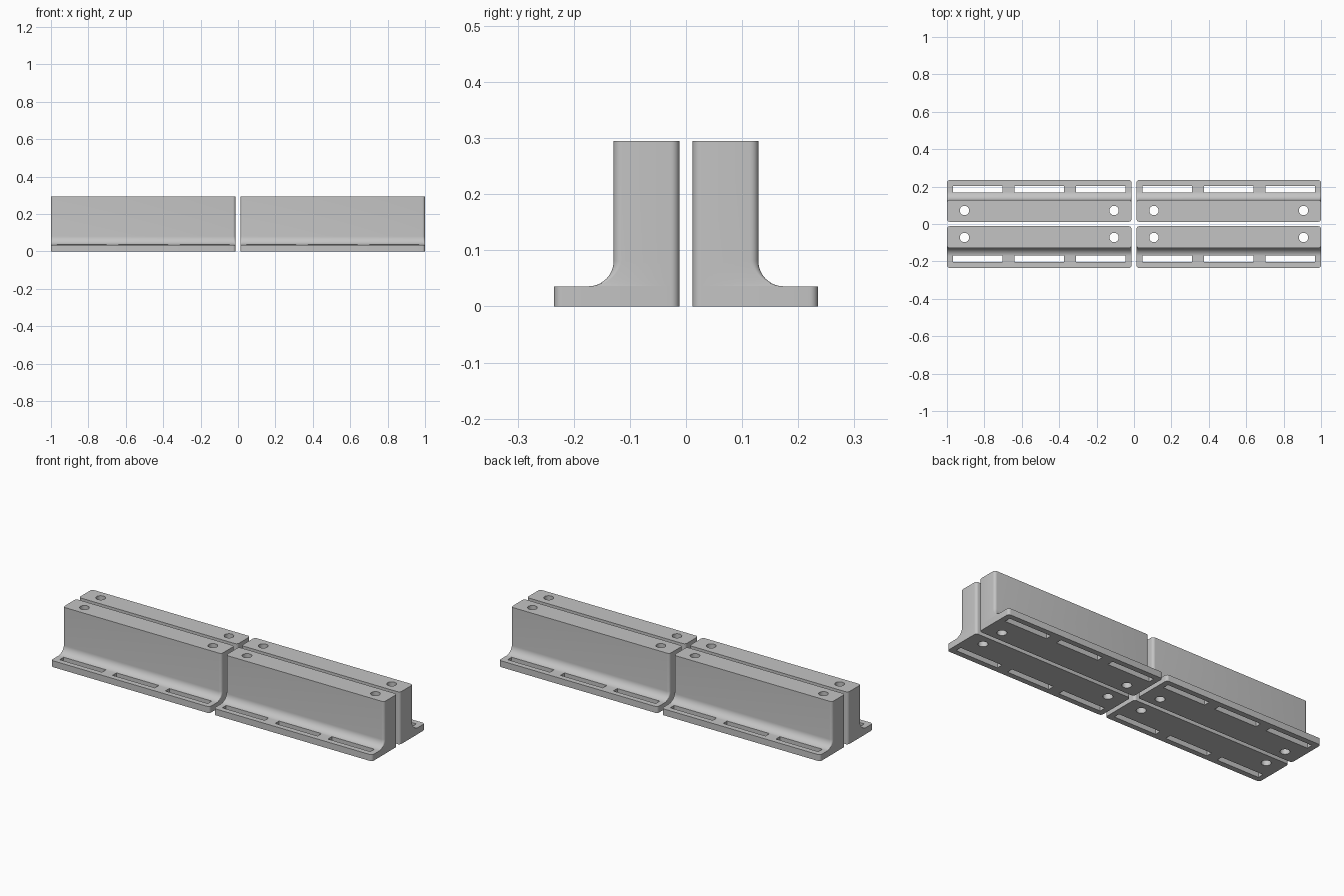
import bpy, bmesh, math
from mathutils import Matrix

if "Cube" in bpy.data.objects:
    bpy.data.objects.remove(bpy.data.objects["Cube"])

# Main dimensions of one bracket (x along its length, y outward)
X0, X1 = 0.013, 1.0
Y_IN, Y_WALL, Y_OUT = 0.012, 0.129, 0.235
H, T, FILLET, R = 0.295, 0.036, 0.045, 0.015
Y_FOOT = Y_WALL + FILLET
SEG = 6

grey = bpy.data.materials.new("matte grey")
grey.diffuse_color = (0.55, 0.55, 0.55, 1)
grey.use_nodes = True
grey.node_tree.nodes["Principled BSDF"].inputs["Base Color"].default_value = grey.diffuse_color


def arc(cx, cy, r, start):
    return [(cx + r * math.cos(start + math.pi / 2 * i / SEG),
             cy + r * math.sin(start + math.pi / 2 * i / SEG)) for i in range(SEG + 1)]


def inner(r=R):
    return arc(X0 + r, Y_IN + r, r, math.pi) + arc(X1 - r, Y_IN + r, r, 1.5 * math.pi)


def outer(y, r):
    return arc(X1 - r, y - r, r, 0) + arc(X0 + r, y - r, r, math.pi / 2)


def build_body():
    bm = bmesh.new()

    def ring(points, z):
        return [bm.verts.new((x, y, z)) for x, y in points]

    def skin(a, b):
        n = len(a)
        for i in range(n):
            bm.faces.new((a[i], a[(i + 1) % n], b[(i + 1) % n], b[i]))

    # flange slab with its exposed top
    plan = inner() + [(X1, Y_FOOT)] + outer(Y_OUT, R) + [(X0, Y_FOOT)]
    low, top = ring(plan, 0), ring(plan, T)
    bm.faces.new(low[::-1])
    skin(low, top)
    bm.faces.new(top[2 * SEG + 2:])
    # fillet rising into the wall, end corners gradually rounded
    steps = 12
    rings = []
    for i in range(steps + 1):
        a = math.pi / 2 * i / steps
        y = Y_FOOT - FILLET * math.sin(a)
        z = T + FILLET * (1 - math.cos(a))
        rings.append(ring(inner() + outer(y, R * i / steps), z))
    rings.append(ring(inner() + outer(Y_WALL, R), H))
    for a, b in zip(rings, rings[1:]):
        skin(a, b)
    bm.faces.new(rings[-1])
    bmesh.ops.remove_doubles(bm, verts=bm.verts, dist=1e-5)
    bmesh.ops.recalc_face_normals(bm, faces=bm.faces)
    return bm


def to_object(name, bm):
    mesh = bpy.data.meshes.new(name)
    bm.to_mesh(mesh)
    bm.free()
    ob = bpy.data.objects.new(name, mesh)
    bpy.context.collection.objects.link(ob)
    return ob


def select(ob):
    bpy.ops.object.select_all(action='DESELECT')
    ob.select_set(True)
    bpy.context.view_layer.objects.active = ob


# Cutters: two bolt holes and three long slots
cut = bmesh.new()
mid = (X0 + X1) / 2
for s in (-1, 1):
    bmesh.ops.create_cone(cut, cap_ends=True, segments=32, radius1=0.025, radius2=0.025,
                          depth=1, matrix=Matrix.Translation((mid + s * 0.4, 0.072, 0.15)))
for s in (-1, 0, 1):
    bmesh.ops.create_cube(cut, size=1, matrix=Matrix.Translation((mid + s * 0.329, 0.187, 0))
                          @ Matrix.Diagonal((0.264, 0.035, 0.4, 1)))
cutter = to_object("hole_cutter", cut)
cutter.hide_render = True

bracket = to_object("bracket_back_right", build_body())
bracket.data.materials.append(grey)
mod = bracket.modifiers.new("holes", 'BOOLEAN')
mod.operation, mod.solver, mod.object = 'DIFFERENCE', 'EXACT', cutter
select(bracket)
bpy.ops.object.modifier_apply(modifier=mod.name)
bpy.data.objects.remove(cutter)

# Mirrored copies for the other three quadrants
parts = [bracket]
for name, sx, sy in (("bracket_back_left", -1, 1), ("bracket_front_right", 1, -1),
                     ("bracket_front_left", -1, -1)):
    bm = bmesh.new()
    bm.from_mesh(bracket.data)
    bm.transform(Matrix.Diagonal((sx, sy, 1, 1)))
    if sx * sy < 0:
        bmesh.ops.reverse_faces(bm, faces=bm.faces)
    ob = to_object(name, bm)
    ob.data.materials.append(grey)
    parts.append(ob)
for ob in parts:
    select(ob)
    bpy.ops.object.shade_smooth_by_angle(angle=math.radians(30))
